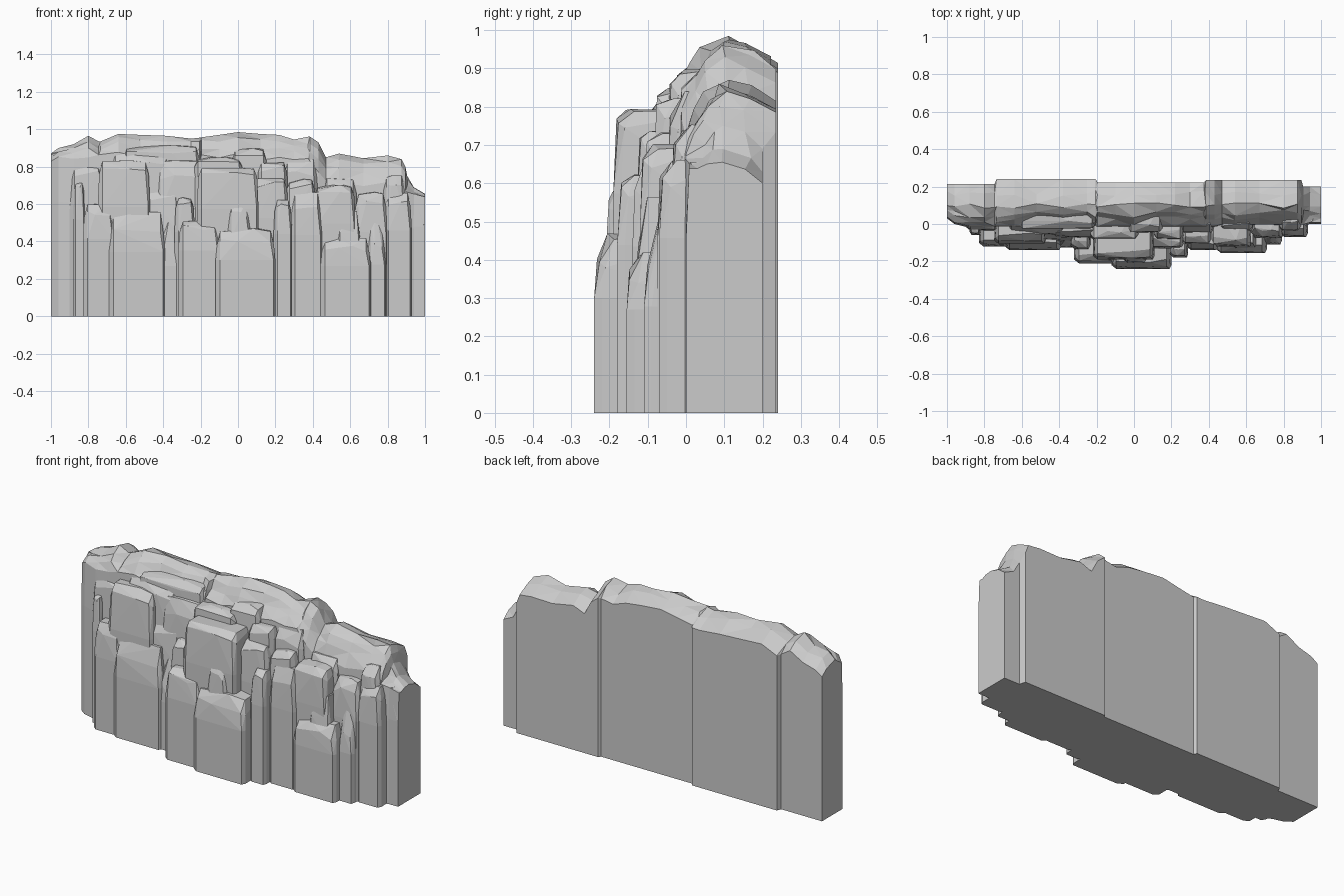
import bpy, bmesh, random
from mathutils import Vector

if "Cube" in bpy.data.objects:
    bpy.data.objects.remove(bpy.data.objects["Cube"])

random.seed(11)
R = lambda a: random.uniform(-a, a)


def make_object(name, bm):
    bmesh.ops.recalc_face_normals(bm, faces=bm.faces)
    me = bpy.data.meshes.new(name)
    bm.to_mesh(me)
    bm.free()
    ob = bpy.data.objects.new(name, me)
    bpy.context.collection.objects.link(ob)
    return ob


# Core ridge: loft of a cliff profile; stations are (x, crest z, front shoulder z)
STATIONS = [(-1, .87, .82), (-.96, .90, .85), (-.88, .92, .84), (-.80, .965, .86),
            (-.745, .935, .87), (-.735, .935, .86), (-.64, .975, .88), (-.52, .97, .85),
            (-.38, .965, .86), (-.25, .95, .85), (-.205, .955, .84), (-.195, .957, .86),
            (-.1, .97, .85), (0, .985, .86), (.12, .975, .84), (.22, .97, .86),
            (.3, .945, .83), (.375, .96, .84), (.385, .96, .83), (.43, .93, .76),
            (.47, .85, .72), (.54, .87, .73), (.67, .845, .70), (.8, .86, .73),
            (.875, .84, .70), (.895, .80, .67), (.905, .75, .66), (.94, .69, .65), (1, .655, .63)]


def back_y(x):
    if x < -.74: return .215
    if x < -.2: return .24
    if x < .38: return .222
    return .235 if x < .9 else .2


def front_y(x):
    if x < -.9: return .03 if x < -.98 else 0
    return -.02 if x < .45 else (-.01 if x < .92 else 0)


bm = bmesh.new()
rings = []
for x, z, s in STATIONS:
    f, b = front_y(x), back_y(x)
    h = z - s
    step = random.choice((.03, .045, .06))
    prof = [(f, 0), (f, s * .72), (f + .008, s + R(.012)),
            (f + step, s + h * .45 + R(.012)), (f + step + .025, s + h * .75 + R(.01)),
            (.1 + R(.015), z), (.165 + R(.015), z - .018 + R(.01)),
            (b, max(z - .06 + R(.008), .6)), (b, 0)]
    rings.append([bm.verts.new((x, y, zz)) for y, zz in prof])
n = len(rings[0])
for a, b in zip(rings, rings[1:]):
    for i in range(n):
        bm.faces.new((a[i], a[(i + 1) % n], b[(i + 1) % n], b[i]))
bm.faces.new(rings[0])
bm.faces.new(rings[-1])
bmesh.ops.triangulate(bm, faces=bm.faces)
core = make_object("cliff_core", bm)

# Rock columns: (x0, x1, front y, front edge z, top z)
LOWER = [(-.88, -.82, -.06, .69, .73), (-.83, -.66, -.12, .55, .60),
         (-.69, -.39, -.14, .46, .56), (-.42, -.30, -.125, .36, .50),
         (-.32, -.10, -.21, .47, .51), (-.12, .20, -.24, .40, .47),
         (.19, .29, -.18, .585, .62), (.28, .45, -.14, .58, .66),
         (.44, .71, -.155, .36, .42), (.69, .79, -.11, .37, .50),
         (.78, .93, -.07, .61, .66), (.92, 1.0, 0, .64, .655)]
MIDDLE = [(-.75, -.47, -.105, .78, .83), (-.5, -.31, -.09, .63, .68),
          (-.34, -.23, -.135, .60, .64), (-.22, .11, -.19, .765, .79),
          (-.06, .07, -.21, .55, .62), (.08, .27, -.13, .70, .74),
          (.25, .42, -.11, .69, .73), (.40, .63, -.12, .66, .70),
          (.52, .66, -.135, .44, .56), (.62, .80, -.075, .60, .66)]
UPPER = [(-.90, -.72, -.035, .76, .82), (-.68, -.36, -.06, .82, .87),
         (-.44, -.16, -.075, .75, .84), (-.24, .03, -.085, .82, .85),
         (-.04, .16, -.05, .85, .90), (.10, .27, -.085, .79, .82),
         (.24, .43, -.05, .76, .84), (-.62, -.2, -.03, .87, .91),
         (.45, .64, -.045, .68, .74), (.77, .90, -.04, .69, .75)]


def rock_column(x0, x1, y, zf, zt):
    w = x1 - x0
    c = min(.025, w * .2)
    pts = []
    for z in (0, zf * .75):
        pts += [(x0 + c, y, z), (x1 - c * .4, y, z), (x0, y + .02, z), (x1, y + .02, z),
                (x0, .1, z), (x1, .1, z)]
    # uneven broken top
    for i in range(4):
        t = x0 + c + (w - 2 * c) * i / 3
        pts.append((t, y + .006 + abs(R(.012)), zf + R(.018)))
        pts.append((t, y + .045 + R(.012), zt - .008 + R(.012)))
    pts += [(x0 + c * .3, y + .03, zf - .02), (x1 - c * .3, y + .03, zf - .02),
            (x0 + c, .1, zt), (x1 - c, .1, zt)]
    b = bmesh.new()
    for p in pts:
        b.verts.new(p)
    res = bmesh.ops.convex_hull(b, input=b.verts)
    junk = [v for v in b.verts if not v.link_faces]
    bmesh.ops.delete(b, geom=junk, context='VERTS')
    return make_object("rock_column", b)


columns = [rock_column(*p) for p in LOWER + MIDDLE + UPPER]

# Merge the columns into one solid cliff
for col in columns:
    mod = core.modifiers.new("merge", 'BOOLEAN')
    mod.operation = 'UNION'
    mod.solver = 'EXACT'
    mod.object = col
bpy.context.view_layer.update()
dg = bpy.context.evaluated_depsgraph_get()
merged = bpy.data.meshes.new_from_object(core.evaluated_get(dg))
core.modifiers.clear()
core.data = merged
core.name = "rock_cliff"
for col in columns:
    bpy.data.objects.remove(col, do_unlink=True)
for p in core.data.polygons:
    p.use_smooth = False
